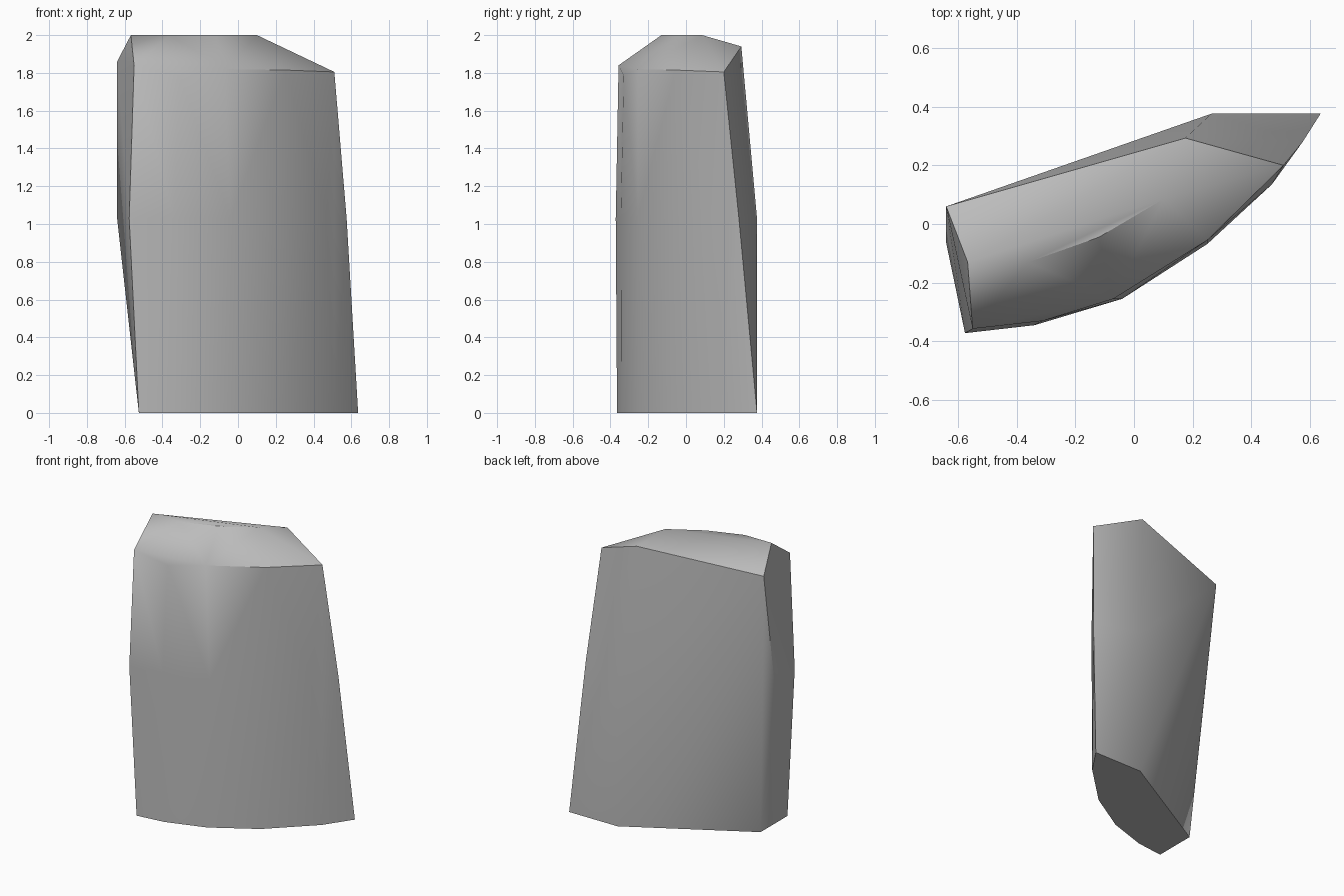
import bpy
import bmesh
from math import radians

cube = bpy.data.objects.get("Cube")
if cube:
    bpy.data.objects.remove(cube, do_unlink=True)

stone = bpy.data.materials.new("stone_grey")
stone.use_nodes = True
colour = (0.5, 0.5, 0.5, 1.0)
stone.diffuse_color = colour
stone.node_tree.nodes["Principled BSDF"].inputs["Base Color"].default_value = colour

# Cross-sections of the slab: left back, left front, curved front, right, back
base = [(-.525, -.07), (-.525, -.365), (-.33, -.342), (-.06, -.255),
        (.23, -.08), (.51, .19), (.636, .376), (.264, .376)]
waist = [(-.64, -.065), (-.576, -.372), (-.34, -.345), (-.04, -.255),
         (.25, -.068), (.47, .135), (.575, .28), (.264, .376)]

# Uneven shoulder line and the flat crown above it
shoulder = [(-.64, .06, 1.86), (-.55, -.357, 1.84), (-.31, -.33, 1.785),
            (-.07, -.255, 1.82), (.25, -.055, 1.815), (.51, .2, 1.805),
            (.175, .293, 1.94)]
crown = [(-.567, -.13), (-.36, -.13), (-.12, -.045), (.1, .085)]


def level(points, z):
    return [(x, y, z) for x, y in points]


# Chiselled slab wrapped around the sections
bm = bmesh.new()
for co in level(base, 0) + level(waist, 1.03) + shoulder + level(crown, 2):
    bm.verts.new(co)
hull = bmesh.ops.convex_hull(bm, input=bm.verts[:])
loose = {v for v in hull["geom_interior"] + hull["geom_unused"]
         if isinstance(v, bmesh.types.BMVert)}
bmesh.ops.delete(bm, geom=list(loose), context="VERTS")
bmesh.ops.dissolve_limit(bm, angle_limit=radians(0.5),
                         verts=bm.verts[:], edges=bm.edges[:])
bmesh.ops.recalc_face_normals(bm, faces=bm.faces[:])

mesh = bpy.data.meshes.new("rock_slab")
bm.to_mesh(mesh)
bm.free()
mesh.materials.append(stone)
slab = bpy.data.objects.new("rock_slab", mesh)
bpy.context.collection.objects.link(slab)

# Soft curve on the front, crisp chiselled edges
bpy.ops.object.select_all(action="DESELECT")
slab.select_set(True)
bpy.context.view_layer.objects.active = slab
bpy.ops.object.shade_smooth_by_angle(angle=radians(38))
